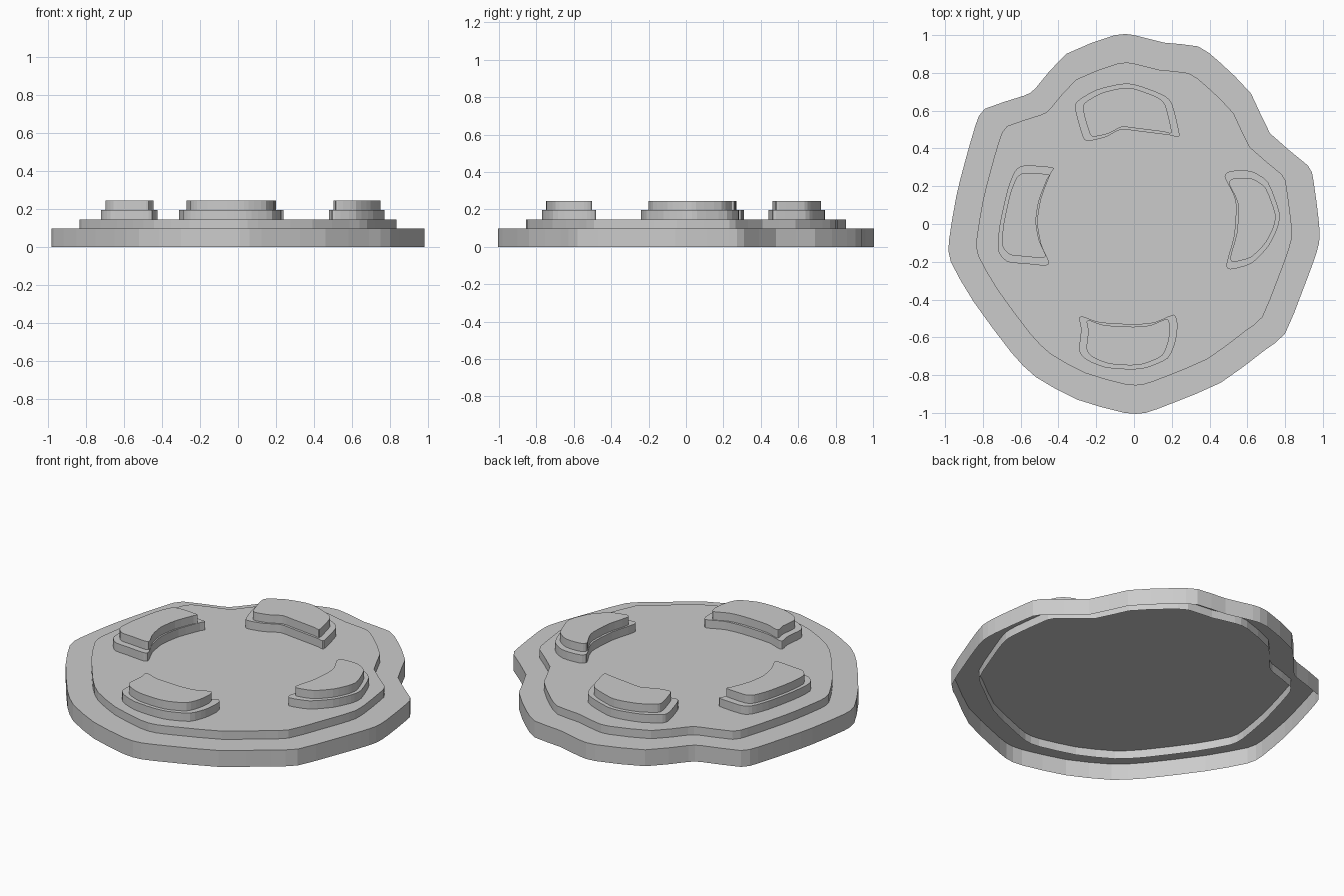
import bpy
import bmesh
from mathutils import Vector

cube = bpy.data.objects.get("Cube")
if cube:
    bpy.data.objects.remove(cube, do_unlink=True)

STEP = 0.049          # rise between terraces
LAYER = 2 * STEP      # wall height of every terrace

stone = bpy.data.materials.new("stone grey")
stone.use_nodes = True
stone.diffuse_color = (0.6, 0.6, 0.6, 1)
stone.node_tree.nodes["Principled BSDF"].inputs["Base Color"].default_value = (0.6, 0.6, 0.6, 1)


def rounded(points, steps):
    """Closed smooth loop through the points, given in hundredths."""
    pts = [Vector(p) / 100 for p in points]
    count = len(pts)
    loop = []
    for i in range(count):
        a, b, c, d = (pts[(i + k) % count] for k in (-1, 0, 1, 2))
        for s in range(steps):
            t = s / steps
            m, n = (c - a) * 0.35, (d - b) * 0.35
            loop.append(b * (2*t**3 - 3*t**2 + 1) + c * (3*t**2 - 2*t**3)
                        + m * (t**3 - 2*t**2 + t) + n * (t**3 - t**2))
    return loop


def terrace(name, loop, level):
    """Flat cap with a wall hanging below it, open underneath."""
    bottom = level * STEP
    bm = bmesh.new()
    cap = bm.faces.new([bm.verts.new((p.x, p.y, bottom + LAYER)) for p in loop])
    cap.normal_update()
    if cap.normal.z < 0:
        cap.normal_flip()
    skirt = bmesh.ops.extrude_edge_only(bm, edges=list(cap.edges))
    lower = [v for v in skirt["geom"] if isinstance(v, bmesh.types.BMVert)]
    bmesh.ops.translate(bm, verts=lower, vec=(0, 0, -LAYER))
    bmesh.ops.recalc_face_normals(bm, faces=bm.faces[:])
    cap.normal_update()
    if cap.normal.z < 0:
        bmesh.ops.reverse_faces(bm, faces=bm.faces[:])
    mesh = bpy.data.meshes.new(name)
    bm.to_mesh(mesh)
    bm.free()
    mesh.materials.append(stone)
    obj = bpy.data.objects.new(name, mesh)
    bpy.context.collection.objects.link(obj)
    return obj


def shrunk(loop, factor, centre):
    return [centre + (p - centre) * factor for p in loop]


def box_centre(loop):
    xs, ys = [p.x for p in loop], [p.y for p in loop]
    return Vector((min(xs) + max(xs), min(ys) + max(ys))) / 2


# Irregular ground outline, clockwise from the back
ground = [(0, 100), (16, 96), (34, 94), (45, 86), (62, 69), (72, 48),
          (92, 31), (95, 23), (98, 0), (98, -10), (95, -20), (89, -36),
          (80, -58), (69, -67), (46, -84), (20, -95), (6, -100), (-5, -100),
          (-30, -93), (-52, -81), (-65, -68), (-85, -41), (-97, -20),
          (-98, -9), (-94, 15), (-90, 31), (-84, 52), (-79, 61), (-58, 68),
          (-52, 72), (-36, 90), (-10, 100)]

# Crescent outlines of the four raised mounds
mounds = {
    "back": [(-24, 44), (-27, 46), (-31, 60), (-30, 65), (-20, 71), (-8, 74),
             (0, 74), (14, 69), (20, 64), (24, 48), (23, 46), (19, 47),
             (3, 49), (-7, 50), (-15, 46)],
    "left": [(48, 25), (51, 28), (62, 28), (71, 22), (77, 6), (76, -2),
             (71, -12), (62, -21), (51, -24), (49, -21), (53, -6), (54, 10),
             (52, 17)],
    "right": [(-43, 30), (-44, 27), (-49, 14), (-51, 1), (-49, -11), (-45, -20),
              (-47, -22), (-58, -21), (-67, -20), (-72, -14), (-71, 0),
              (-67, 18), (-63, 28), (-58, 31)],
    "front": [(-29, -50), (-27, -49), (-18, -52), (0, -53), (11, -52),
              (21, -48), (23, -53), (22, -62), (18, -71), (7, -76), (-2, -77),
              (-15, -76), (-25, -72), (-29, -67), (-28, -56)],
}

# Two ground terraces
outline = rounded(ground, 2)
terrace("base_terrace", outline, 0)
terrace("upper_terrace", shrunk(outline, 0.85, Vector((0, 0))), 1)

# Two-step mounds
for side, points in mounds.items():
    loop = rounded(points, 3)
    terrace(side + "_mound_lower", loop, 2)
    terrace(side + "_mound_upper", shrunk(loop, 0.85, box_centre(loop)), 3)
